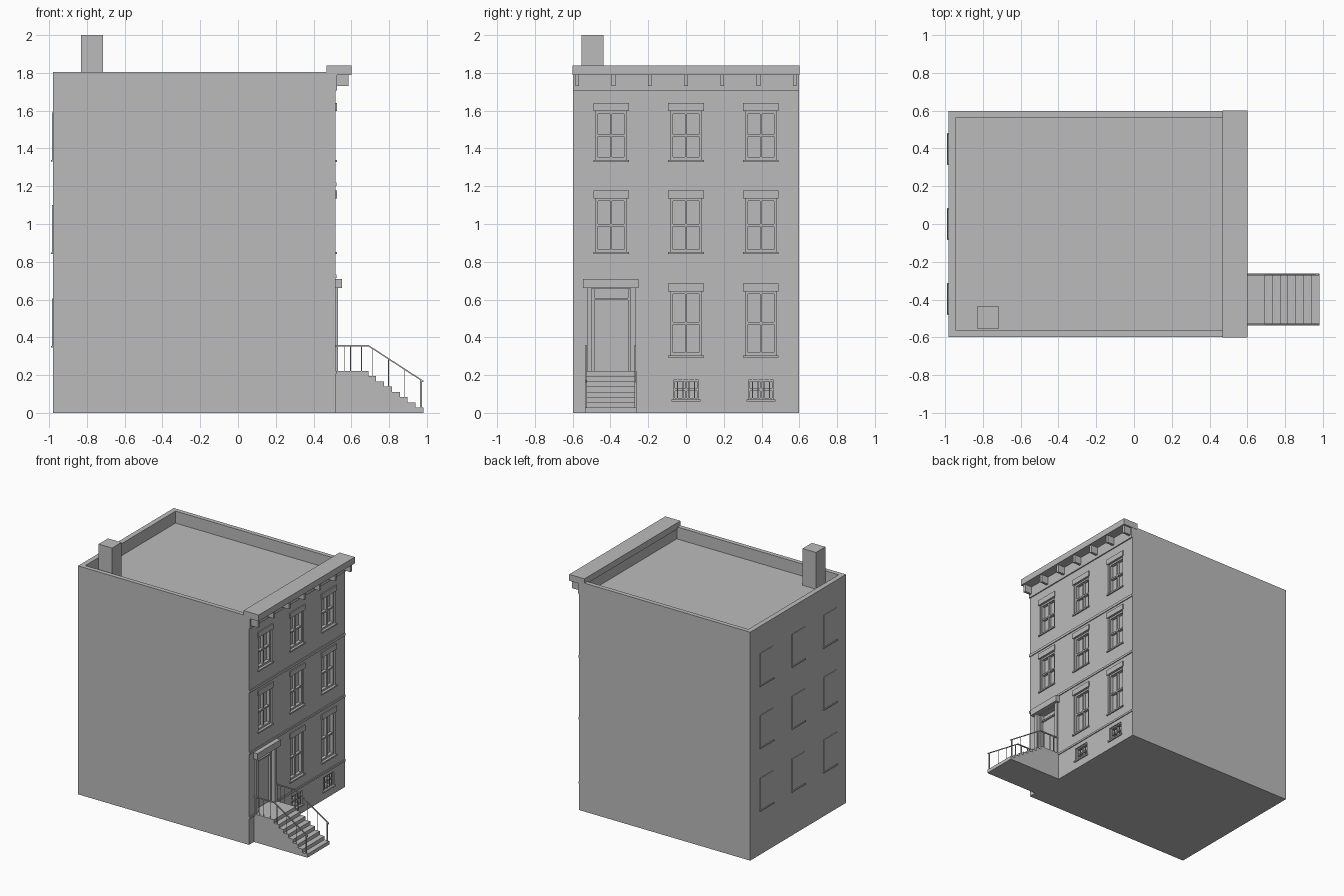
import bpy
import bmesh
import math

if "Cube" in bpy.data.objects:
    bpy.data.objects.remove(bpy.data.objects["Cube"], do_unlink=True)

stone = bpy.data.materials.new("plain_grey")
stone.use_nodes = True
GREY = (0.5, 0.5, 0.5, 1)
stone.diffuse_color = GREY
stone.node_tree.nodes["Principled BSDF"].inputs["Base Color"].default_value = GREY

FACE, BACK, HALF, TOP = 0.515, -0.98, 0.598, 1.805
LANDING, STEPS, STAIR_X, END_X = 0.222, 8, 0.69, 0.982
COLUMNS = (-0.397, 0, 0.397)


def prism(bm, outline, y0, y1):
    """Extrude an x-z outline along y."""
    face = bm.faces.new([bm.verts.new((x, y0, z)) for x, z in outline])
    new = bmesh.ops.extrude_face_region(bm, geom=[face])["geom"]
    verts = [v for v in new if isinstance(v, bmesh.types.BMVert)]
    bmesh.ops.translate(bm, verts=verts, vec=(0, y1 - y0, 0))


def finish(name, bm):
    bmesh.ops.recalc_face_normals(bm, faces=bm.faces)
    mesh = bpy.data.meshes.new(name)
    bm.to_mesh(mesh)
    bm.free()
    mesh.materials.append(stone)
    obj = bpy.data.objects.new(name, mesh)
    bpy.context.collection.objects.link(obj)
    return obj


def boxes(name, items):
    """One object from boxes given as (x0, x1, y0, y1, z0, z1)."""
    bm = bmesh.new()
    for x0, x1, y0, y1, z0, z1 in items:
        prism(bm, [(x0, z0), (x1, z0), (x1, z1), (x0, z1)], y0, y1)
    return finish(name, bm)


def sash(y, z0, z1, half, edge):
    """Frame, centre bar, middle rail and pane of a recessed window."""
    xa, xb, mid = FACE - 0.035, FACE - 0.01, (z0 + z1) / 2
    return [
        (xa, xb, y - half, y - half + edge, z0, z1),
        (xa, xb, y + half - edge, y + half, z0, z1),
        (xa, xb, y - half + edge, y + half - edge, z0, z0 + edge),
        (xa, xb, y - half + edge, y + half - edge, z1 - edge, z1),
        (xa, xb - 0.006, y - 0.006, y + 0.006, z0 + edge, z1 - edge),
        (xa, xb - 0.004, y - half + edge, y + half - edge, mid - 0.006, mid + 0.006),
    ]


# Openings: (y, bottom, top, half width)
tall = [(y, z0, z1, 0.083) for z0, z1 in ((1.34, 1.597), (0.852, 1.135)) for y in COLUMNS]
tall += [(y, 0.305, 0.643, 0.083) for y in COLUMNS[1:]]
small = [(y, 0.07, 0.175, 0.067) for y in COLUMNS[1:]]
door_y0, door_y1, door_top = -0.497, -0.296, 0.655

# Main block with window recesses, doorway and sunken roof cut out
body = boxes("building_body", [(BACK, FACE, -HALF, HALF, 0, TOP)])
cuts = [(FACE - 0.035, FACE + 0.1, y - h, y + h, z0, z1) for y, z0, z1, h in tall + small]
cuts.append((FACE - 0.045, FACE + 0.1, door_y0, door_y1, LANDING, door_top))
cuts.append((-0.94, 0.475, -0.563, 0.563, 1.71, 2.1))
cutter = boxes("opening_cutter", cuts)
cutter.hide_render = True
mod = body.modifiers.new("openings", 'BOOLEAN')
mod.object = cutter
mod.operation = 'DIFFERENCE'
mod.solver = 'EXACT'
bpy.context.view_layer.objects.active = body
bpy.ops.object.modifier_apply(modifier=mod.name)
bpy.data.objects.remove(cutter, do_unlink=True)

# Windows with lintels and sills
boxes("window_sashes", [b for y, z0, z1, h in tall for b in sash(y, z0, z1, h, 0.014)])
boxes("basement_sashes", [b for y, z0, z1, h in small for b in sash(y, z0, z1, h, 0.01)])
boxes("window_lintels", [(FACE - 0.005, FACE + 0.008, y - 0.094, y + 0.094, z1, z1 + 0.043)
                         for y, z0, z1, h in tall])
boxes("window_sills", [(FACE - 0.03, FACE + 0.01, y - h - 0.011, y + h + 0.011, z0 - 0.011, z0)
                       for y, z0, z1, h in tall + small])
boxes("basement_bars", [(FACE - 0.008, FACE - 0.003, y + d - 0.0025, y + d + 0.0025, z0, z1)
                        for y, z0, z1, h in small for d in (-0.044, -0.015, 0.015, 0.044)])

# Rear windows: shallow plates with sills
rear = [(y, z) for z in (1.34, 0.85, 0.355) for y in COLUMNS]
boxes("rear_windows", [(BACK - 0.005, BACK + 0.01, y - 0.08, y + 0.08, z, z + 0.25)
                       for y, z in rear])
boxes("rear_sills", [(BACK - 0.01, BACK + 0.01, y - 0.085, y + 0.085, z - 0.01, z)
                     for y, z in rear])

# Horizontal bands across the facade
boxes("string_courses", [(FACE - 0.005, FACE + 0.007, -HALF, HALF, z0, z1)
                         for z0, z1 in ((0.207, 0.222), (0.715, 0.732), (1.2, 1.22))])

# Cornice, frieze and brackets
boxes("cornice", [(0.468, 0.601, -HALF - 0.002, HALF + 0.002, 1.79, 1.84)])
boxes("frieze", [(FACE - 0.005, FACE + 0.009, -HALF, HALF, 1.707, 1.79)])
boxes("cornice_brackets", [(FACE, 0.586, i * 0.192 - 0.01, i * 0.192 + 0.01, 1.73, 1.79)
                           for i in range(-3, 4)])

# Chimney
boxes("chimney", [(-0.831, -0.714, -0.553, -0.436, 1.71, 2.0)])

# Doorway
boxes("door", [
    (FACE - 0.045, FACE - 0.033, door_y0 + 0.012, door_y1 - 0.012, LANDING, 0.597),
    (FACE - 0.045, FACE - 0.015, door_y0, door_y0 + 0.012, LANDING, door_top),
    (FACE - 0.045, FACE - 0.015, door_y1 - 0.012, door_y1, LANDING, door_top),
    (FACE - 0.045, FACE - 0.018, door_y0 + 0.012, door_y1 - 0.012, 0.597, 0.607)])
boxes("door_pilasters", [(FACE - 0.005, 0.529, y, y + 0.028, LANDING, 0.66)
                         for y in (door_y0 - 0.028, door_y1)])
boxes("door_hood", [(FACE - 0.005, 0.551, -0.545, -0.252, 0.66, 0.71)])

# Front steps: stepped outline extruded sideways
rise = LANDING / STEPS
run = (END_X - STAIR_X) / (STEPS - 1)
outline = [(FACE - 0.01, 0), (FACE - 0.01, LANDING)]
for i in range(STEPS):
    x = STAIR_X + i * run
    outline += [(x, LANDING - i * rise), (x, LANDING - (i + 1) * rise)]
bm = bmesh.new()
prism(bm, outline, -0.536, -0.262)
finish("front_steps", bm)


def rail_height(x):
    return 0.36 - max(0, x - STAIR_X) * 0.65


def tread_height(x):
    return LANDING - rise * max(0, math.floor((x - STAIR_X) / run) + 1)


# Handrails with balusters and a thicker end post
for side, y in (("right", -0.53), ("left", -0.268)):
    bm = bmesh.new()
    line = [(x, rail_height(x)) for x in (FACE, STAIR_X, END_X)]
    prism(bm, line + [(x, z - 0.008) for x, z in reversed(line)], y - 0.004, y + 0.004)
    finish(side + "_handrail", bm)
    posts = [(x, 0.002) for x in (0.528, 0.562, 0.596, 0.654, 0.713, 0.797, 0.88)] + [(0.968, 0.005)]
    boxes(side + "_balusters", [(x - r, x + r, y - r, y + r, tread_height(x), rail_height(x) - 0.004)
                                for x, r in posts])
